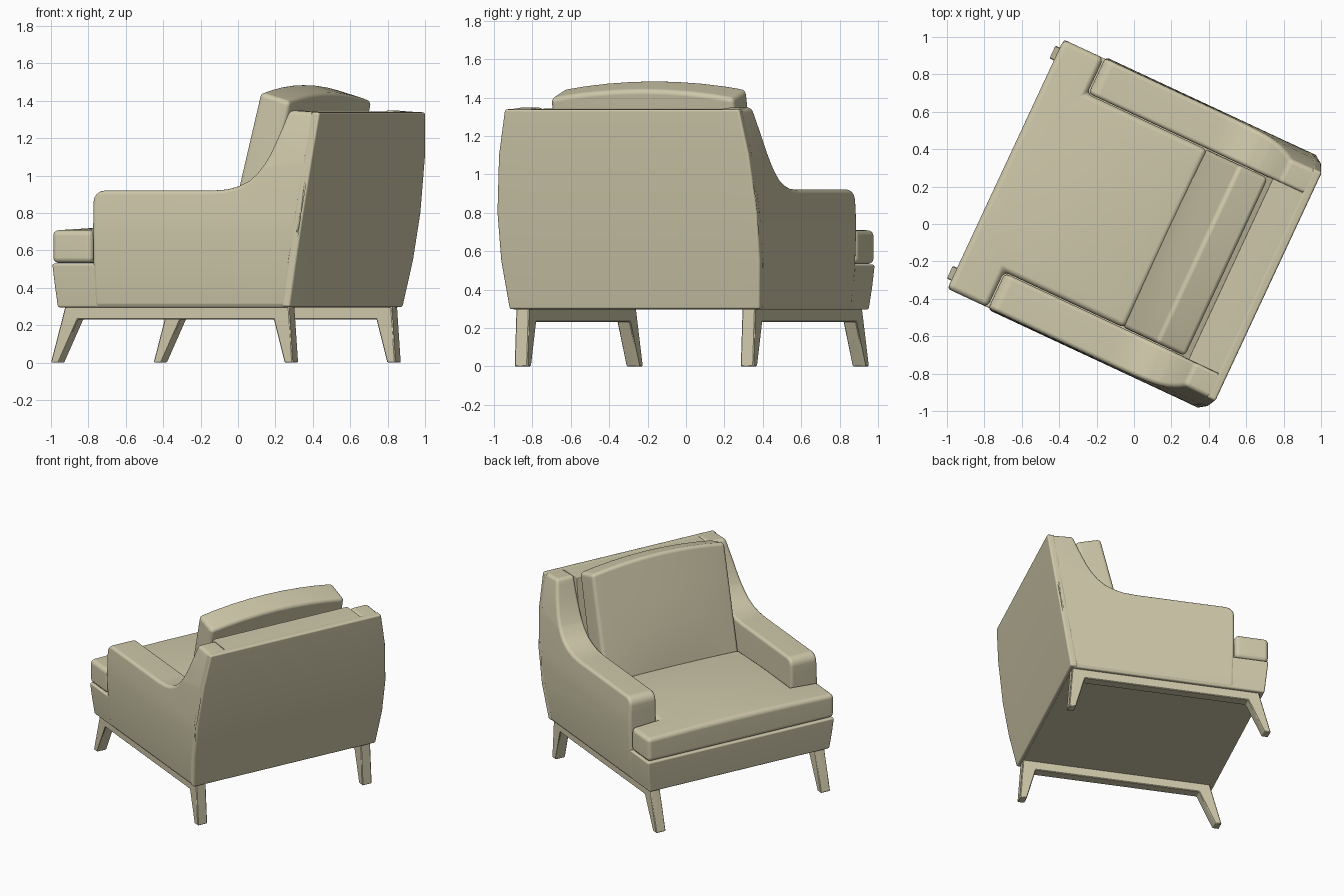
import bpy, bmesh, math
from mathutils import Matrix, Vector

if "Cube" in bpy.data.objects:
    bpy.data.objects.remove(bpy.data.objects["Cube"])

# The chair is modelled facing -y, then turned into its final diagonal pose
TURN = Matrix.Rotation(math.radians(-115), 4, 'Z')

fabric = bpy.data.materials.new("khaki")
fabric.diffuse_color = (0.62, 0.58, 0.40, 1)
fabric.use_nodes = True
fabric.node_tree.nodes["Principled BSDF"].inputs["Base Color"].default_value = fabric.diffuse_color


def prism(name, pts, a, b, axis='X', cuts=(), deform=None, bevel=0.0, seg=3):
    """Extrude a profile from a to b along X (pts are y,z) or Z (pts are x,y)."""
    bm = bmesh.new()
    place = (lambda p, t: (t, p[0], p[1])) if axis == 'X' else (lambda p, t: (p[0], p[1], t))
    lo = [bm.verts.new(place(p, a)) for p in pts]
    hi = [bm.verts.new(place(p, b)) for p in pts]
    n = len(pts)
    bm.faces.new(lo)
    bm.faces.new(hi)
    for i in range(n):
        j = (i + 1) % n
        bm.faces.new((lo[i], lo[j], hi[j], hi[i]))
    for ax, values in cuts:
        no = Vector([1.0 if k == ax else 0.0 for k in range(3)])
        for v in values:
            bmesh.ops.bisect_plane(bm, geom=bm.verts[:] + bm.edges[:] + bm.faces[:],
                                   plane_co=no * v, plane_no=no)
    bmesh.ops.recalc_face_normals(bm, faces=bm.faces)
    if deform:
        for v in bm.verts:
            deform(v.co)
    bm.normal_update()
    if bevel:
        sharp = [e for e in bm.edges if e.calc_face_angle(0) > math.radians(38)]
        bmesh.ops.bevel(bm, geom=sharp, offset=bevel, segments=seg, profile=0.5,
                        affect='EDGES', clamp_overlap=False)
    bmesh.ops.recalc_face_normals(bm, faces=bm.faces)
    me = bpy.data.meshes.new(name)
    bm.to_mesh(me)
    bm.free()
    me.transform(TURN)
    me.materials.append(fabric)
    ob = bpy.data.objects.new(name, me)
    bpy.context.collection.objects.link(ob)
    bpy.ops.object.select_all(action='DESELECT')
    ob.select_set(True)
    bpy.context.view_layer.objects.active = ob
    bpy.ops.object.shade_smooth_by_angle(angle=math.radians(40))
    ob.modifiers.new("even_shading", 'WEIGHTED_NORMAL').keep_sharp = True
    return ob


def rear(z):
    """Leaning, slightly bowed back surface."""
    t = (z - 0.30) / 1.04
    return 0.64 + 0.155 * t + 0.07 * t * (1 - t)


def flare(offset):
    """Outer width bulges low down and narrows toward the top."""
    def f(co):
        if abs(co.x) > 0.6:
            w = 0.745 - 0.075 * ((co.z - 0.7) / 0.64) ** 2 + offset
            co.x = math.copysign(w, co.x)
    return f


# Seat base
prism("seat_base", [(-0.735, 0.295), (-0.757, 0.53), (0.66, 0.53), (0.62, 0.295)],
      -0.74, 0.74, cuts=[(2, (0.42,))], deform=flare(-0.004), bevel=0.012)

# Arms sweeping up into the back
arm = [(-0.515, 0.297)]
for i in range(5):
    a = math.pi - i * math.pi / 8
    arm.append((-0.455 + 0.06 * math.cos(a), 0.86 + 0.06 * math.sin(a)))
arm += [(0.18, 0.92), (0.27, 0.926), (0.34, 0.944), (0.40, 0.972), (0.445, 1.01), (0.485, 1.06),
        (0.52, 1.12), (0.55, 1.19), (0.578, 1.26), (0.595, 1.31), (0.61, 1.35)]
arm += [(rear(z) - 0.015, z) for z in (1.338, 1.1, 0.8, 0.55, 0.297)]
for side, s in (("left", 1), ("right", -1)):
    prism(side + "_arm", arm, 0.53 * s, 0.74 * s, cuts=[(2, (0.5, 0.7, 0.8, 1.05, 1.2))],
          deform=flare(0), bevel=0.022)

# Back: filling between the arms and a full-width rear panel
zs = (1.338, 1.1, 0.8, 0.55, 0.297)
prism("back_rest", [(0.45, 0.4), (0.57, 1.343)] + [(rear(z) - 0.015, z) for z in zs[:4]] + [(0.64, 0.4)],
      -0.535, 0.535, bevel=0.008, seg=2)
prism("rear_panel", [(rear(z), z) for z in zs] + [(rear(z) - 0.05, z + 0.003) for z in zs[::-1]],
      -0.74, 0.74, cuts=[(0, (-0.53, 0.53))], deform=flare(0.003), bevel=0.012)


# Seat cushion: T shape wrapping around the arm fronts
def seat_crown(co):
    if co.z > 0.6:
        side = max(0, 1 - (co.x / 0.735) ** 2)
        depth = max(0, 1 - ((co.y + 0.28) / 0.48) ** 2)
        co.z += 0.01 * side + 0.025 * side * depth


tee = [(-0.735, -0.758), (0.735, -0.758), (0.735, -0.522), (0.525, -0.522),
       (0.525, 0.19), (-0.525, 0.19), (-0.525, -0.522), (-0.735, -0.522)]
prism("seat_cushion", tee, 0.533, 0.708, axis='Z',
      cuts=[(0, (-0.4, -0.2, 0, 0.2, 0.4)), (1, (-0.62, -0.4, -0.25, -0.1, 0.05))],
      deform=seat_crown, bevel=0.03, seg=4)


# Back cushion: leaning, with arched top and padded front
def back_puff(co):
    mid = max(0, 1 - (co.x / 0.525) ** 2)
    t = min(1, max(0, (co.z - 0.62) / 0.8))
    front = co.y < 0.265 + 0.22 * t
    if front:
        co.y -= 0.03 * mid * math.sin(math.pi * t)
    if t > 0.9:
        co.z += 0.045 * mid


prism("back_cushion", [(0.165, 0.62), (0.375, 1.445), (0.55, 1.395), (0.37, 0.62)],
      -0.525, 0.525, cuts=[(0, (-0.4, -0.27, -0.13, 0, 0.13, 0.27, 0.4)), (2, (0.8, 1.0, 1.2))],
      deform=back_puff, bevel=0.025, seg=4)

# Side rails with splayed legs
leg_frame = [(-0.785, 0), (-0.738, 0), (-0.625, 0.232), (0.53, 0.232),
             (0.594, 0), (0.642, 0), (0.62, 0.30), (-0.70, 0.30)]
for side, s in (("left", 1), ("right", -1)):
    prism(side + "_leg_frame", leg_frame, 0.612 * s, 0.687 * s, bevel=0.005, seg=1)
